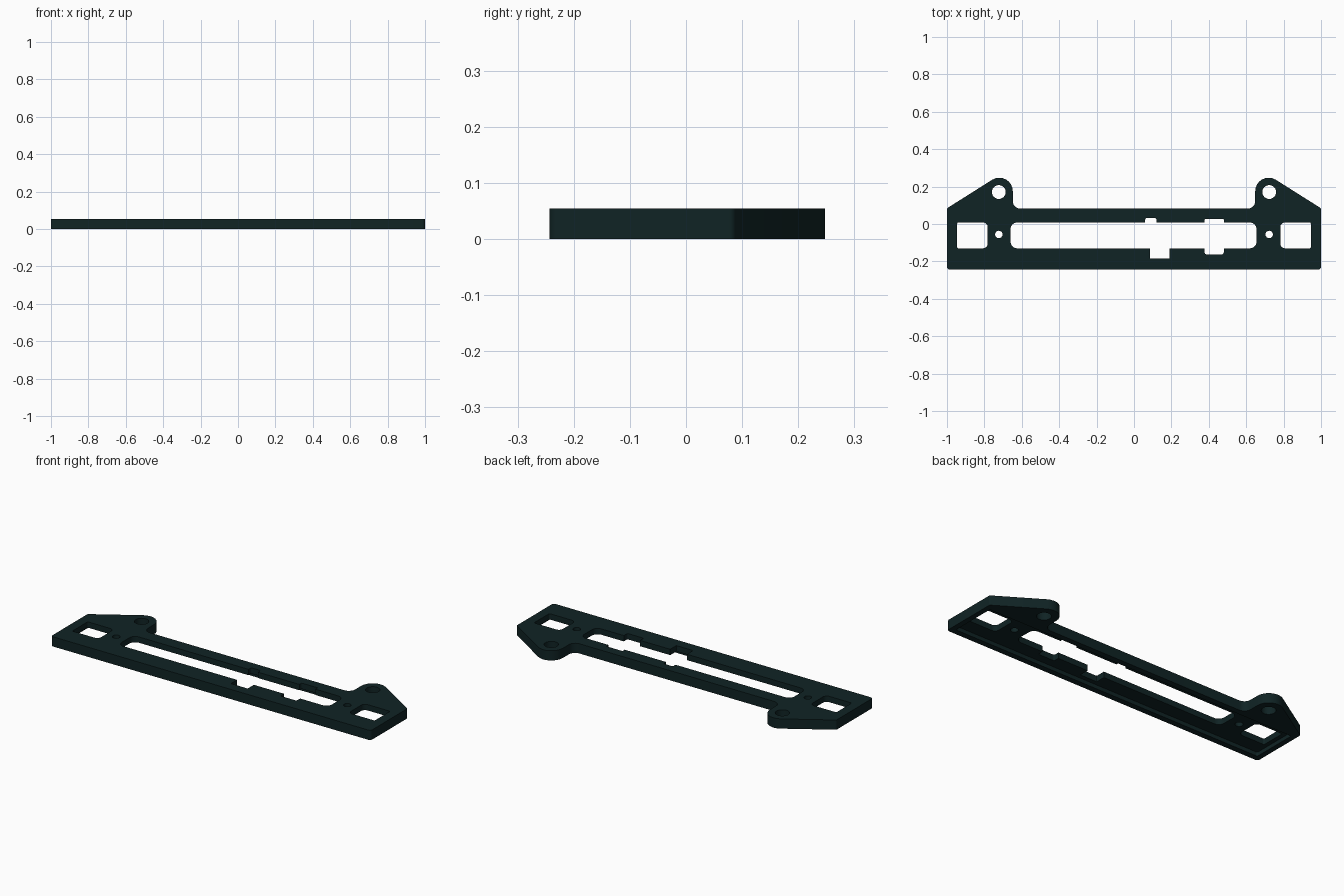
import bpy, bmesh, math
from mathutils import Vector

if "Cube" in bpy.data.objects:
    bpy.data.objects.remove(bpy.data.objects["Cube"])

THICK = 0.055
mat = bpy.data.materials.new("dark teal")
mat.diffuse_color = (0.005, 0.017, 0.018, 1)
mat.use_nodes = True
mat.node_tree.nodes["Principled BSDF"].inputs["Base Color"].default_value = mat.diffuse_color


def rounded(points, steps=8):
    """Round every (x, y, radius) corner of a closed outline."""
    out = []
    n = len(points)
    for i, (x, y, r) in enumerate(points):
        p = Vector((x, y))
        if r == 0:
            out.append(p)
            continue
        a = (Vector(points[i - 1][:2]) - p).normalized()
        b = (Vector(points[(i + 1) % n][:2]) - p).normalized()
        half = a.angle(b) / 2
        c = p + (a + b).normalized() * (r / math.sin(half))
        t0 = p + a * (r / math.tan(half)) - c
        t1 = p + b * (r / math.tan(half)) - c
        sweep = t0.angle_signed(t1)          # clockwise positive
        for k in range(steps + 1):
            ang = -sweep * k / steps
            out.append(c + Vector((t0.x * math.cos(ang) - t0.y * math.sin(ang),
                                   t0.x * math.sin(ang) + t0.y * math.cos(ang))))
    return out


def circle(x, y, r, n=32):
    return [Vector((x + r * math.cos(2 * math.pi * k / n),
                    y + r * math.sin(2 * math.pi * k / n))) for k in range(n)]


def mirror(points):
    return [(-p[0],) + tuple(p[1:]) for p in reversed(points)]


def solid(name, loops, z0, z1):
    """Extrude an outline with holes into a welded solid."""
    cu = bpy.data.curves.new(name, 'CURVE')
    cu.dimensions = '2D'
    cu.fill_mode = 'BOTH'
    cu.extrude = (z1 - z0) / 2
    for loop in loops:
        s = cu.splines.new('POLY')
        s.points.add(len(loop) - 1)
        for pt, v in zip(s.points, loop):
            pt.co = (v.x, v.y, 0, 1)
        s.use_cyclic_u = True
    tmp = bpy.data.objects.new(name + "_curve", cu)
    bpy.context.collection.objects.link(tmp)
    bpy.context.view_layer.update()
    me = bpy.data.meshes.new_from_object(
        tmp.evaluated_get(bpy.context.evaluated_depsgraph_get()))
    bpy.data.objects.remove(tmp)
    bm = bmesh.new()
    bm.from_mesh(me)
    bmesh.ops.remove_doubles(bm, verts=bm.verts, dist=1e-5)
    bmesh.ops.translate(bm, verts=bm.verts, vec=(0, 0, (z0 + z1) / 2))
    bmesh.ops.recalc_face_normals(bm, faces=bm.faces)
    bm.to_mesh(me)
    bm.free()
    me.materials.clear()
    me.materials.append(mat)
    ob = bpy.data.objects.new(name, me)
    bpy.context.collection.objects.link(ob)
    return ob


# Outer outline: long bar with a sloped ear at each end
right = [(1, -0.243, 0.015), (1, 0.084, 0.012), (0.648, 0.306, 0.072), (0.648, 0.082, 0.04)]
outline = rounded(right + mirror(right))

# Long central slot with connector notches in both edges
slot = rounded([
    (-0.66, -0.13, 0.035), (0.085, -0.13, 0), (0.085, -0.185, 0.004), (0.19, -0.185, 0.004),
    (0.19, -0.13, 0), (0.378, -0.13, 0), (0.378, -0.162, 0.01), (0.48, -0.162, 0.01),
    (0.48, -0.13, 0), (0.655, -0.13, 0.035), (0.655, 0.008, 0.035), (0.48, 0.008, 0),
    (0.48, 0.028, 0.005), (0.378, 0.028, 0.005), (0.378, 0.008, 0), (0.12, 0.008, 0),
    (0.12, 0.032, 0.01), (0.06, 0.032, 0.01), (0.06, 0.008, 0), (-0.66, 0.008, 0.035)], 6)

# Windows and screw holes at both ends
window = [(0.782, -0.13, 0.025), (0.946, -0.13, 0.008), (0.946, 0.008, 0.008), (0.782, 0.008, 0.025)]
holes = [slot, rounded(window), rounded(mirror(window))]
for s in (-1, 1):
    holes += [circle(s * 0.723, 0.171, 0.037), circle(s * 0.723, -0.056, 0.02)]

plate = solid("bracket_plate", [outline] + holes, 0, THICK)

# Shallow recess on the underside, leaving a rim
recess = solid("recess_cutter", [rounded([
    (-0.97, -0.21, 0.01), (0.97, -0.21, 0.01), (0.97, 0.05, 0.01), (-0.97, 0.05, 0.01)])], -0.02, 0.022)
recess.hide_render = True
recess.hide_set(True)
cut = plate.modifiers.new("recess", 'BOOLEAN')
cut.operation = 'DIFFERENCE'
cut.solver = 'EXACT'
cut.object = recess

bpy.context.view_layer.objects.active = plate
plate.select_set(True)
bpy.ops.object.modifier_apply(modifier=cut.name)
bpy.ops.object.shade_smooth_by_angle(angle=math.radians(30))
